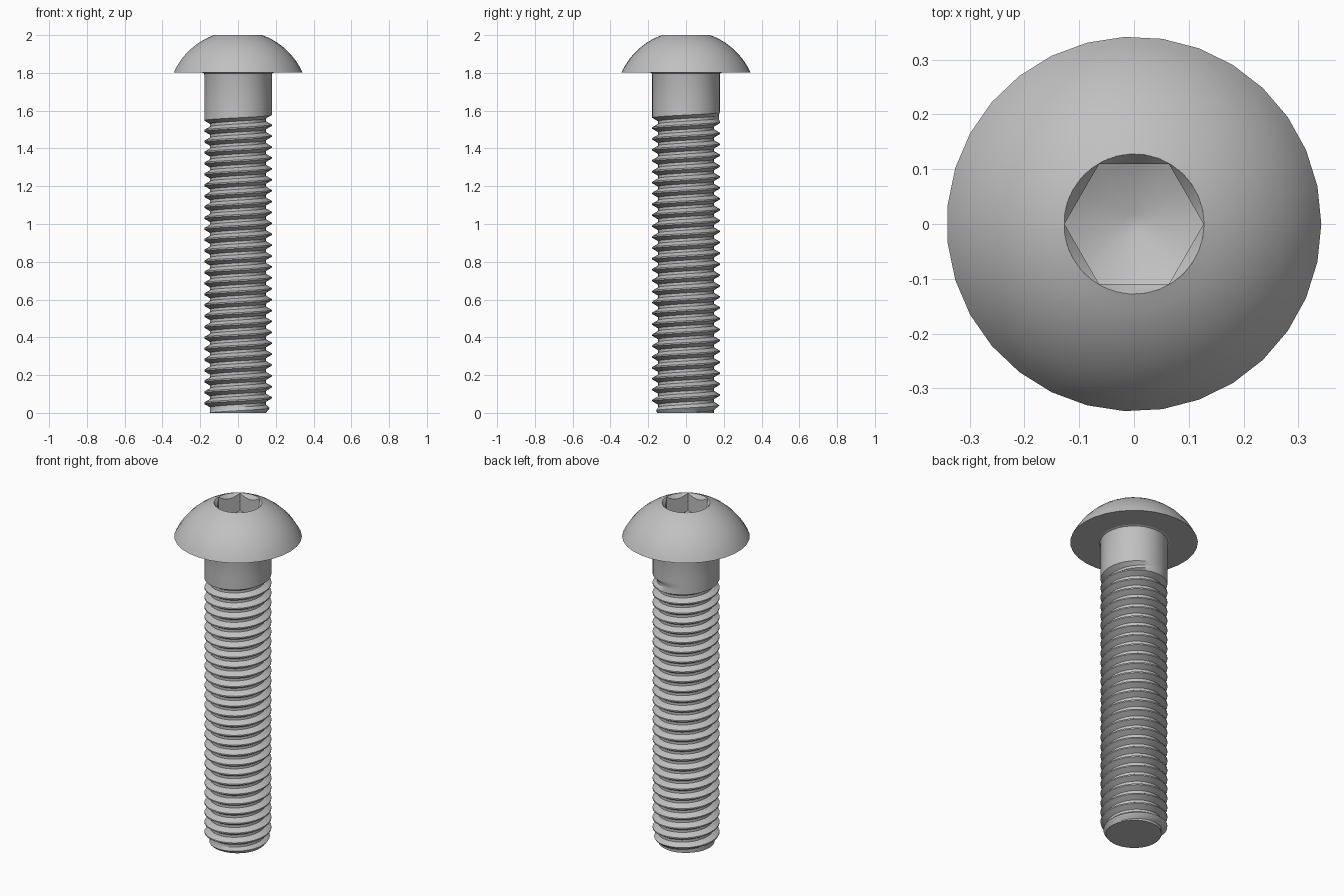
import bpy
import bmesh
from math import pi, sin, cos, sqrt, atan2

old = bpy.data.objects.get("Cube")
if old:
    bpy.data.objects.remove(old, do_unlink=True)

SIDES = 31            # facets around the bolt
R_SHANK = 0.179
R_ROOT = 0.148
PITCH = 0.0577
Z_SEAT = 1.802        # underside of the head
Z_JOIN = 1.63         # thread section meets the plain shank
R_HEAD = 0.342
R_RIM = 0.128         # socket opening
FLAT = 0.11           # half the socket width across flats

steel = bpy.data.materials.new("steel grey")
steel.use_nodes = True
steel.diffuse_color = (0.53, 0.53, 0.53, 1)
steel.node_tree.nodes["Principled BSDF"].inputs["Base Color"].default_value = steel.diffuse_color


def finish(name, bm):
    mesh = bpy.data.meshes.new(name)
    bm.to_mesh(mesh)
    bm.free()
    mesh.materials.append(steel)
    obj = bpy.data.objects.new(name, mesh)
    bpy.context.collection.objects.link(obj)
    bpy.ops.object.select_all(action="DESELECT")
    obj.select_set(True)
    bpy.context.view_layer.objects.active = obj
    bpy.ops.object.shade_smooth_by_angle(angle=pi / 6)
    return obj


def loft(name, rings, sides, cap_end=False):
    """Join rings, each a function of angle giving (radius, z)."""
    bm = bmesh.new()
    loops = []
    for ring in rings:
        loop = []
        for i in range(sides):
            a = 2 * pi * i / sides
            r, z = ring(a)
            loop.append(bm.verts.new((r * cos(a), r * sin(a), z)))
        loops.append(loop)
    for low, high in zip(loops, loops[1:]):
        for i in range(sides):
            j = (i + 1) % sides
            bm.faces.new((low[i], low[j], high[j], high[i]))
    if cap_end:
        bm.faces.new(loops[-1])
    return finish(name, bm)


def circle(r, z):
    return lambda a: (r, z)


# Plain shank with a small fillet under the head
loft("shank", [circle(R_SHANK, Z_JOIN), circle(R_SHANK, Z_SEAT - 0.014),
               circle(R_SHANK + 0.003, Z_SEAT - 0.004),
               circle(R_SHANK + 0.012, Z_SEAT)], SIDES)

# Domed head: flat seat, then a spherical arc up to the socket rim
rise = 2 - Z_SEAT
drop = (R_HEAD ** 2 - R_RIM ** 2 - rise ** 2) / (2 * rise)
R_DOME = sqrt(R_HEAD ** 2 + drop ** 2)
start, end = atan2(drop, R_HEAD), atan2(drop + rise, R_RIM)
dome = [circle(R_SHANK + 0.012, Z_SEAT)]
STEPS = 10
for s in range(STEPS + 1):
    t = start + (end - start) * s / STEPS
    dome.append(circle(R_DOME * cos(t), Z_SEAT - drop + R_DOME * sin(t)))
loft("head", dome, SIDES)


# Hex socket with a conical lead-in and a drilled floor
def hex_radius(a):
    return FLAT / cos(a % (pi / 3) - pi / 6)


def lead_in(a):
    r = hex_radius(a)
    return r, 2 - (R_RIM - r) * 1.3


def floor_edge(a):
    r = hex_radius(a)
    return r, 1.83 + r * 0.5


loft("hex_socket", [circle(R_RIM, 2), lead_in, floor_edge, circle(0.018, 1.839)],
     48, cap_end=True)

# Threaded section: a helical strip whose groove fades out into the shank
TURNS = 30
FADE_END = 28.3
z_start = 1.548 - 28.5 * PITCH
profile = [(0, 0), (0.125, 0), (0.4375, 1), (0.6875, 1), (1, 0)]
bm = bmesh.new()
rows = []
for k in range(TURNS * SIDES + 1):
    turn = k / SIDES
    a = 2 * pi * turn
    fade = max(0, min(1, (FADE_END - turn) / 0.25))
    row = []
    for offset, depth in profile:
        z = z_start + PITCH * (turn + offset)
        r = R_SHANK - (R_SHANK - R_ROOT) * depth * fade
        r = min(r, 0.152 + 0.6 * z)      # chamfered tip
        row.append(bm.verts.new((r * cos(a), r * sin(a), z)))
    rows.append(row)
for a, b in zip(rows, rows[1:]):
    for i in range(len(profile) - 1):
        bm.faces.new((a[i], b[i], b[i + 1], a[i + 1]))
bmesh.ops.remove_doubles(bm, verts=bm.verts, dist=0.00002)
for height, up in ((0, -1), (Z_JOIN, 1)):
    bmesh.ops.bisect_plane(bm, geom=bm.verts[:] + bm.edges[:] + bm.faces[:], dist=0.00001,
                           plane_co=(0, 0, height), plane_no=(0, 0, up), clear_outer=True)
tip = [e for e in bm.edges if e.is_boundary and all(abs(v.co.z) < 0.0001 for v in e.verts)]
bmesh.ops.contextual_create(bm, geom=tip)
bmesh.ops.recalc_face_normals(bm, faces=bm.faces)
finish("threaded_section", bm)
